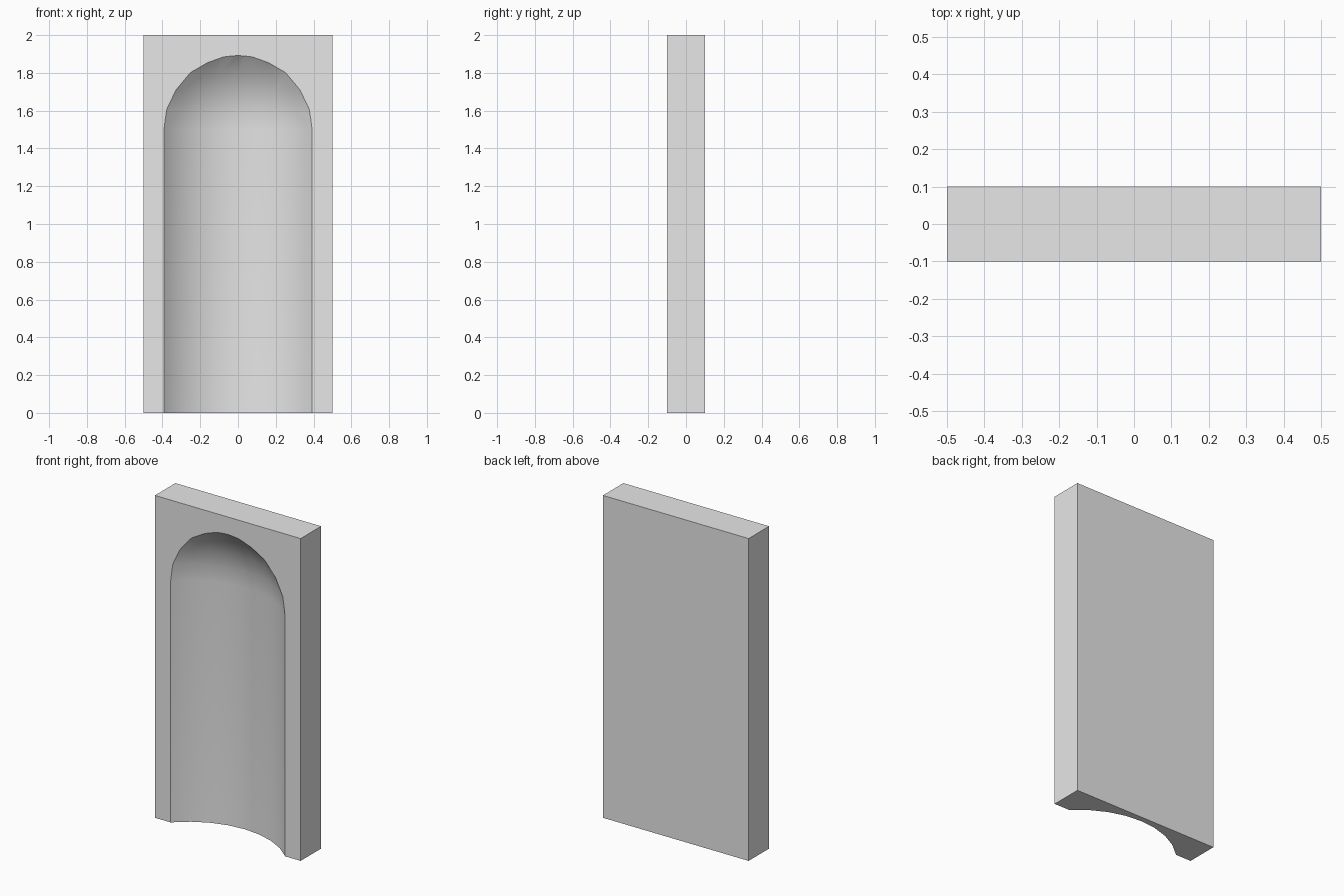
import bpy, bmesh, math
from mathutils import Matrix

default = bpy.data.objects.get("Cube")
if default:
    bpy.data.objects.remove(default, do_unlink=True)

WIDTH, DEPTH, HEIGHT = 1.0, 0.2, 2.0
RADIUS = 0.55          # radius of the rounded niche
SETBACK = 0.385        # niche axis in front of the front face
SPRING = 1.5           # height where the dome begins

plaster = bpy.data.materials.new("light grey")
plaster.use_nodes = True
plaster.diffuse_color = (0.8, 0.8, 0.8, 1)
plaster.node_tree.nodes["Principled BSDF"].inputs["Base Color"].default_value = (0.8, 0.8, 0.8, 1)


def add_object(name, bm):
    bmesh.ops.recalc_face_normals(bm, faces=bm.faces)
    mesh = bpy.data.meshes.new(name)
    bm.to_mesh(mesh)
    bm.free()
    mesh.materials.append(plaster)
    obj = bpy.data.objects.new(name, mesh)
    bpy.context.collection.objects.link(obj)
    return obj


# Wall panel
bm = bmesh.new()
bmesh.ops.create_cube(bm, size=1, matrix=Matrix.Translation((0, 0, HEIGHT / 2))
                      @ Matrix.Diagonal((WIDTH, DEPTH, HEIGHT, 1)))
panel = add_object("niche_panel", bm)

# Niche cutter: a half sphere with its rim extruded below the floor
bm = bmesh.new()
bmesh.ops.create_uvsphere(bm, u_segments=32, v_segments=16, radius=RADIUS)
bmesh.ops.delete(bm, geom=[v for v in bm.verts if v.co.z < -0.001], context='VERTS')
rim = [e for e in bm.edges if e.is_boundary]
shaft = bmesh.ops.extrude_edge_only(bm, edges=rim)["geom"]
bmesh.ops.translate(bm, verts=[g for g in shaft if isinstance(g, bmesh.types.BMVert)],
                    vec=(0, 0, -SPRING - 0.2))
bmesh.ops.holes_fill(bm, edges=[e for e in bm.edges if e.is_boundary], sides=0)
bmesh.ops.translate(bm, verts=bm.verts, vec=(0, -DEPTH / 2 - SETBACK, SPRING))
cutter = add_object("niche_cutter", bm)
cutter.hide_render = True

# Cut the niche out of the panel
cut = panel.modifiers.new("niche", 'BOOLEAN')
cut.operation = 'DIFFERENCE'
cut.solver = 'EXACT'
cut.object = cutter
bpy.ops.object.select_all(action='DESELECT')
panel.select_set(True)
bpy.context.view_layer.objects.active = panel
bpy.ops.object.modifier_apply(modifier=cut.name)
bpy.data.objects.remove(cutter, do_unlink=True)

# Smooth niche, crisp panel edges
bpy.ops.object.shade_smooth_by_angle(angle=math.radians(30))
